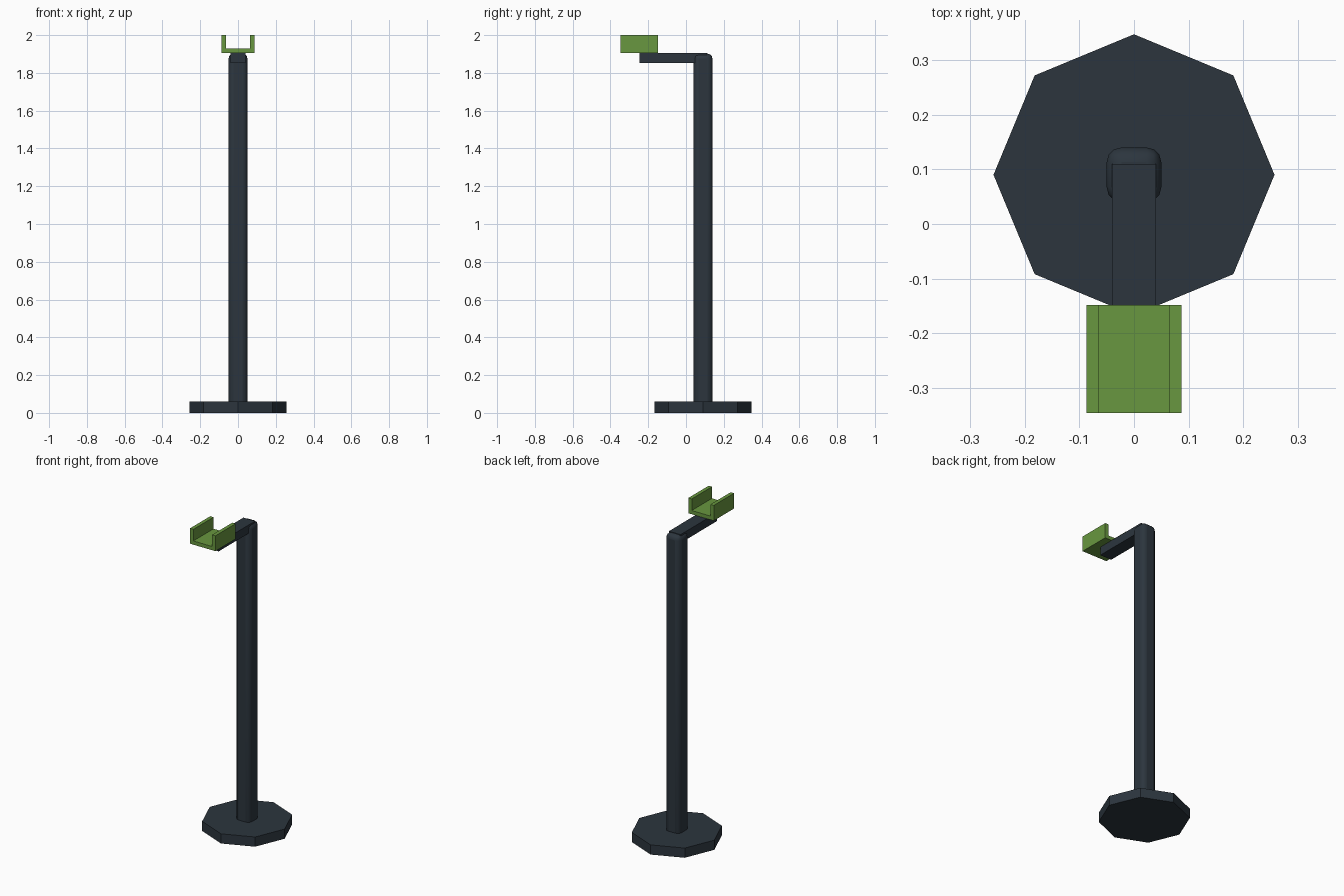
import bpy, bmesh, math

if "Cube" in bpy.data.objects:
    bpy.data.objects.remove(bpy.data.objects["Cube"])

def material(name, color):
    m = bpy.data.materials.new(name)
    m.diffuse_color = color
    m.use_nodes = True
    m.node_tree.nodes["Principled BSDF"].inputs["Base Color"].default_value = m.diffuse_color
    return m

dark = material("dark_metal", (0.025, 0.036, 0.048, 1))
green = material("green_holder", (0.14, 0.31, 0.05, 1))

def prism(name, profile, to3d, depth, mat):
    """Extrude a flat profile along a vector."""
    bm = bmesh.new()
    face = bm.faces.new([bm.verts.new(to3d(a, b)) for a, b in profile])
    res = bmesh.ops.extrude_face_region(bm, geom=[face])
    verts = [g for g in res["geom"] if isinstance(g, bmesh.types.BMVert)]
    bmesh.ops.translate(bm, verts=verts, vec=depth)
    bmesh.ops.recalc_face_normals(bm, faces=bm.faces)
    me = bpy.data.meshes.new(name)
    bm.to_mesh(me)
    bm.free()
    ob = bpy.data.objects.new(name, me)
    bpy.context.collection.objects.link(ob)
    me.materials.append(mat)
    return ob

def box(name, x, y0, y1, z0, z1, mat):
    return prism(name, [(-x, y0), (x, y0), (x, y1), (-x, y1)],
                 lambda a, b: (a, b, z0), (0, 0, z1 - z0), mat)

# Octagonal foot
octagon = [(0.257 * math.cos(i * math.pi / 4), 0.09 + 0.257 * math.sin(i * math.pi / 4))
           for i in range(8)]
prism("foot_plate", octagon, lambda a, b: (a, b, 0), (0, 0, 0.06), dark)

# Post with rounded edges
post = box("post", 0.05, 0.04, 0.14, 0.02, 1.902, dark)
bev = post.modifiers.new("rounded_edges", "BEVEL")
bev.width = 0.027
bev.segments = 3
bpy.context.view_layer.objects.active = post
post.select_set(True)
bpy.ops.object.shade_smooth_by_angle(angle=math.radians(35))

# Forward arm
box("arm", 0.04, -0.247, 0.11, 1.853, 1.905, dark)

# U-shaped holder
w, i, z0, zf, z1 = 0.087, 0.064, 1.905, 1.928, 2.0
channel = [(-w, z0), (w, z0), (w, z1), (i, z1), (i, zf), (-i, zf), (-i, z1), (-w, z1)]
prism("holder", channel, lambda a, b: (a, -0.346, b), (0, 0.198, 0), green)
